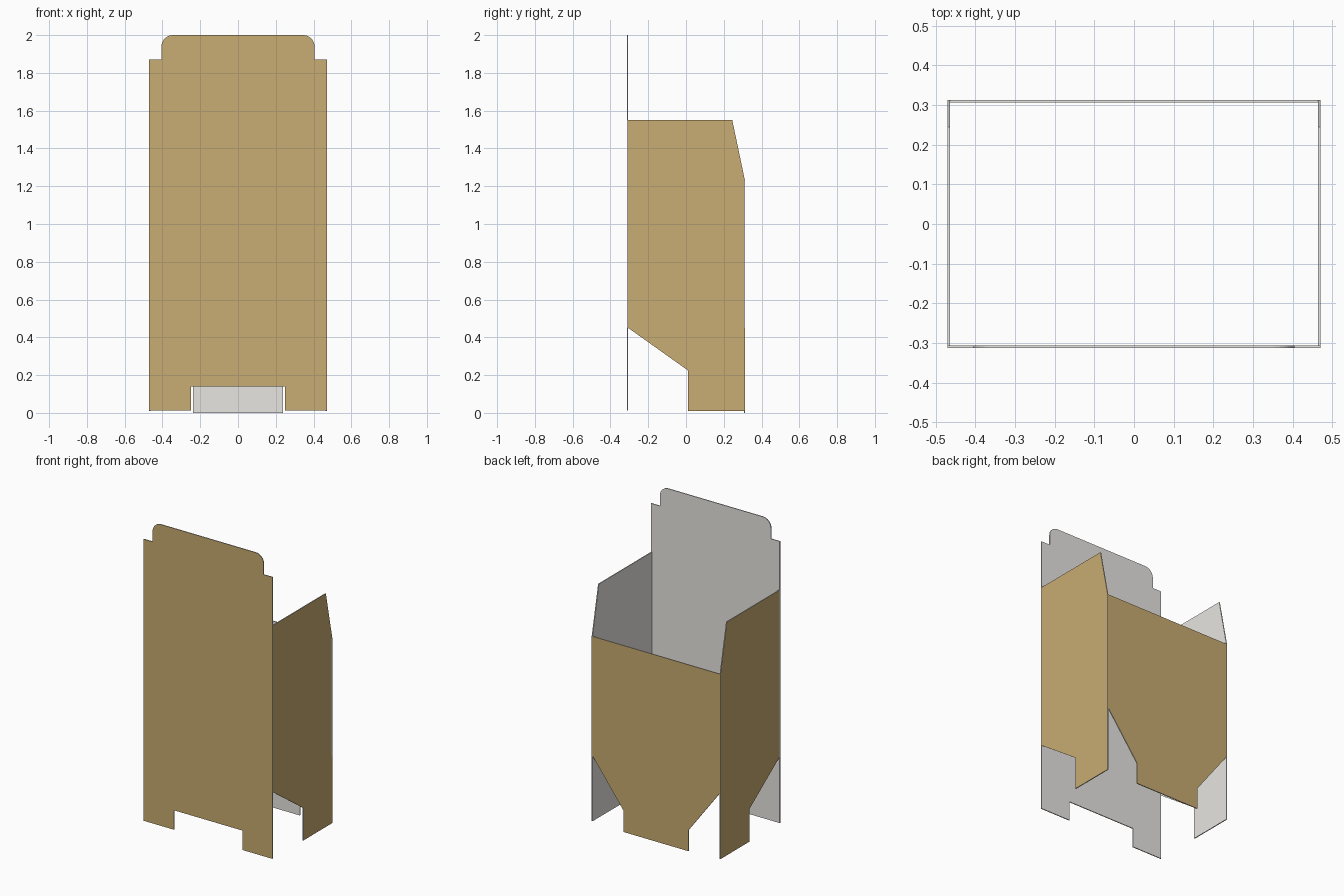
import bpy, bmesh, math
from mathutils import Vector

if "Cube" in bpy.data.objects:
    bpy.data.objects.remove(bpy.data.objects["Cube"])

HX, HY, T = 0.47, 0.312, 0.006      # half width, half depth, board thickness
Z0, Z1 = 0.45, 1.23                 # lower and upper fold lines


def material(name, rgb):
    m = bpy.data.materials.new(name)
    m.diffuse_color = (*rgb, 1)
    m.use_nodes = True
    m.node_tree.nodes["Principled BSDF"].inputs["Base Color"].default_value = m.diffuse_color
    return m


KRAFT = material("kraft_brown", (0.578, 0.413, 0.168))
LINER = material("liner_grey", (0.82, 0.81, 0.78))


def panel(name, outline, origin, out):
    """Board plate: outline is (horizontal, z), printed on the side facing out."""
    out = Vector(out)
    across = Vector((1, 0, 0)) if out.y else Vector((0, 1, 0))
    bm = bmesh.new()
    outer = [bm.verts.new(out * origin + across * u + Vector((0, 0, z))) for u, z in outline]
    inner = [bm.verts.new(v.co - out * T) for v in outer]
    bm.faces.new(outer)
    bm.faces.new(inner[::-1])
    n = len(outer)
    for i in range(n):
        j = (i + 1) % n
        bm.faces.new((outer[i], inner[i], inner[j], outer[j]))
    bmesh.ops.recalc_face_normals(bm, faces=bm.faces)
    for f in bm.faces:
        f.material_index = 0 if f.normal.dot(out) > 0.5 else 1
    me = bpy.data.meshes.new(name)
    bm.to_mesh(me)
    bm.free()
    me.materials.append(KRAFT)
    me.materials.append(LINER)
    bpy.context.collection.objects.link(bpy.data.objects.new(name, me))


def mirrored(half):
    """Complete a right-hand half outline (bottom to top) about the centre."""
    return half + [(-u, z) for u, z in reversed(half)]


FRONT, BACK = (0, -1, 0), (0, 1, 0)

# Front and back walls
panel("front_wall", mirrored([(HX, Z0), (HX, Z1)]), HY, FRONT)
panel("back_wall", mirrored([(HX, Z0), (HX, Z1)]), HY, BACK)

# Lid with rounded tuck flap
R = 0.06
arc = [(0.345 + R * math.cos(a), 1.94 + R * math.sin(a))
       for a in (math.pi / 2 * i / 8 for i in range(9))]
panel("lid", mirrored([(HX, Z1), (HX, 1.87), (0.405, 1.87)] + arc), HY, FRONT)

# Notched front bottom flap and tongued back bottom flap
panel("front_bottom_flap",
      mirrored([(0.25, 0.14), (0.25, 0.012), (HX, 0.012), (HX, Z0)]), HY, FRONT)
panel("back_bottom_flap",
      mirrored([(0.237, 0.0), (0.237, 0.14), (HX, Z0)]), HY, BACK)

# Side walls with dust flaps above and bottom flaps below
IY = HY - T
for side, s in (("right", 1), ("left", -1)):
    out = (s, 0, 0)
    panel(side + "_wall", [(-IY, Z0), (IY, Z0), (IY, Z1), (-IY, Z1)], HX, out)
    panel(side + "_dust_flap", [(-IY, Z1), (HY, Z1), (0.245, 1.55), (-IY, 1.55)], HX, out)
    panel(side + "_bottom_flap",
          [(0.01, 0.01), (HY, 0.01), (HY, Z0), (-IY, Z0), (0.01, 0.225)], HX, out)
